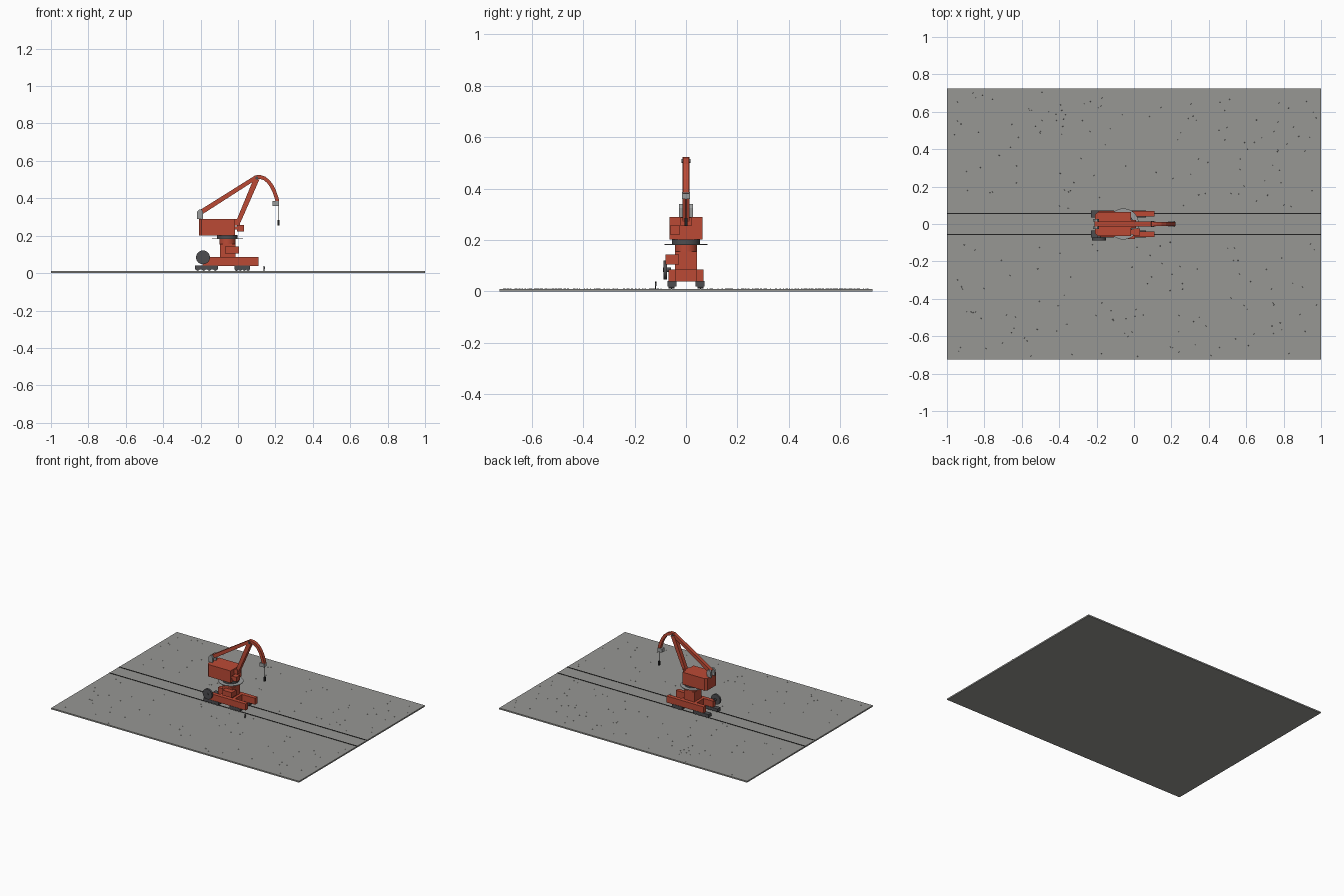
import bpy, bmesh, math, random
from mathutils import Vector, Matrix

if "Cube" in bpy.data.objects:
    bpy.data.objects.remove(bpy.data.objects["Cube"])

random.seed(4)


def material(name, rgb):
    m = bpy.data.materials.new(name)
    m.diffuse_color = (*rgb, 1)
    m.use_nodes = True
    m.node_tree.nodes["Principled BSDF"].inputs["Base Color"].default_value = m.diffuse_color
    return m


RED = material("crane red", (0.50, 0.068, 0.036))
CONCRETE = material("concrete grey", (0.31, 0.31, 0.295))
STEEL = material("light steel", (0.33, 0.34, 0.34))
DARK = material("dark grey", (0.075, 0.075, 0.08))
BLACK = material("black", (0.015, 0.015, 0.015))


def finish(name, bm, mat):
    bmesh.ops.recalc_face_normals(bm, faces=bm.faces)
    me = bpy.data.meshes.new(name)
    bm.to_mesh(me)
    bm.free()
    me.materials.append(mat)
    ob = bpy.data.objects.new(name, me)
    bpy.context.collection.objects.link(ob)
    return ob


def box(name, x, y, z, mat):
    """Box from (min, max) ranges."""
    bm = bmesh.new()
    bmesh.ops.create_cube(bm, size=1)
    for v in bm.verts:
        v.co = [r[0] + (c + 0.5) * (r[1] - r[0]) for c, r in zip(v.co, (x, y, z))]
    return finish(name, bm, mat)


def cylinder(name, centre, radius, depth, mat, axis="Z", sides=32):
    bm = bmesh.new()
    bmesh.ops.create_cone(bm, cap_ends=True, segments=sides, radius1=radius,
                          radius2=radius, depth=depth)
    if axis == "Y":
        bmesh.ops.rotate(bm, matrix=Matrix.Rotation(math.pi / 2, 3, "X"), verts=bm.verts)
    bmesh.ops.translate(bm, vec=centre, verts=bm.verts)
    ob = finish(name, bm, mat)
    if sides >= 16:
        for p in ob.data.polygons:
            p.use_smooth = len(p.vertices) == 4
    return ob


def extrude_profile(name, points, y, mat):
    """Side profile in x, z extruded across y."""
    bm = bmesh.new()
    face = bm.faces.new([bm.verts.new((px, y[0], pz)) for px, pz in points])
    ext = bmesh.ops.extrude_face_region(bm, geom=[face])
    verts = [g for g in ext["geom"] if isinstance(g, bmesh.types.BMVert)]
    bmesh.ops.translate(bm, vec=(0, y[1] - y[0], 0), verts=verts)
    return finish(name, bm, mat)


def strip(name, path, widths, half_y, mat):
    """Beam of varying width that follows a path in the x, z plane."""
    pts = [Vector(p) for p in path]
    left, right = [], []
    for i, p in enumerate(pts):
        d = (pts[min(i + 1, len(pts) - 1)] - pts[max(i - 1, 0)]).normalized()
        n = Vector((-d.y, d.x)) * widths[i] / 2
        left.append(p + n)
        right.append(p - n)
    return extrude_profile(name, left + right[::-1], (-half_y, half_y), mat)


# quay slab and rails
box("quay_slab", (-1, 1), (-0.725, 0.725), (0, 0.010), CONCRETE)
for s in (-1, 1):
    box("rail", (-1, 1), (s * 0.056 - 0.0025, s * 0.056 + 0.0025), (0.008, 0.0125), BLACK)

# scattered low pebbles in the paving
bm = bmesh.new()
for _ in range(260):
    px, py = random.uniform(-0.98, 0.98), random.uniform(-0.71, 0.71)
    if abs(py) > 0.08:
        bmesh.ops.create_cone(bm, cap_ends=True, segments=5, radius1=0.0035, radius2=0.002,
                              depth=0.002, matrix=Matrix.Translation((px, py, 0.0105)))
finish("paving_pebbles", bm, CONCRETE)

# travelling gear: bogies and wheels, side beams
for s in (-1, 1):
    for x0, x1 in ((-0.23, -0.107), (-0.018, 0.064)):
        y = sorted((s * 0.036, s * 0.071))
        box("bogie", (x0, x1), y, (0.019, 0.040), DARK)
        for i in range(4):
            cx = x0 + (i + 0.5) * (x1 - x0) / 4
            cylinder("wheel", (cx, s * 0.056, 0.022), 0.0098, 0.024, DARK, "Y", 16)
    box("side_beam", (-0.19, 0.11), sorted((s * 0.040, s * 0.069)), (0.038, 0.085), RED)

# portal base and pedestal
box("portal_cross_beam", (-0.115, 0.005), (-0.042, 0.042), (0.038, 0.085), RED)
box("pedestal", (-0.096, -0.014), (-0.042, 0.042), (0.085, 0.155), RED)
cylinder("pedestal_collar", (-0.057, 0, 0.169), 0.043, 0.030, RED, sides=24)
box("machine_box", (-0.070, 0.005), (-0.080, -0.027), (0.105, 0.143), RED)

# cable reel
cylinder("cable_reel", (-0.187, -0.080, 0.084), 0.037, 0.014, DARK, "Y", 32)
cylinder("reel_hub", (-0.187, -0.074, 0.084), 0.009, 0.030, DARK, "Y", 16)

# slewing platform
cylinder("slewing_walkway", (-0.057, 0, 0.183), 0.083, 0.004, STEEL, sides=40)
cylinder("slewing_ring", (-0.057, 0, 0.193), 0.055, 0.020, DARK, sides=32)

# machine house with clipped rear corners
bm = bmesh.new()
plan = [(-0.016, -0.064), (-0.016, 0.064), (-0.195, 0.064), (-0.208, 0.05),
        (-0.208, -0.05), (-0.195, -0.064)]
low = bm.faces.new([bm.verts.new((a, b, 0.202)) for a, b in plan])
ext = bmesh.ops.extrude_face_region(bm, geom=[low])
bmesh.ops.translate(bm, vec=(0, 0, 0.088),
                    verts=[g for g in ext["geom"] if isinstance(g, bmesh.types.BMVert)])
finish("machine_house", bm, RED)

# operator cabin
box("operator_cabin", (-0.006, 0.032), (-0.062, -0.023), (0.222, 0.256), RED)
box("cabin_bracket", (-0.018, -0.004), (-0.055, -0.030), (0.232, 0.248), RED)

# rear counterweight cheeks
weight = [(-0.22, 0.288), (-0.188, 0.288), (-0.186, 0.325), (-0.194, 0.340),
          (-0.208, 0.340), (-0.218, 0.328)]
for s in (-1, 1):
    extrude_profile("counterweight", weight, sorted((s * 0.013, s * 0.028)), STEEL)

# boom, back stay and curved jib
strip("boom", [(0.002, 0.275), (0.100, 0.505)], [0.024, 0.030], 0.014, RED)
strip("back_stay", [(-0.203, 0.322), (0.098, 0.513)], [0.026, 0.022], 0.013, RED)
box("boom_foot", (-0.022, 0.010), (-0.022, 0.022), (0.255, 0.288), RED)
jib = [(0.094, 0.513), (0.118, 0.514), (0.142, 0.506), (0.163, 0.489),
       (0.181, 0.464), (0.195, 0.434), (0.206, 0.402), (0.211, 0.380)]
strip("curved_jib", jib, [0.020] * 8, 0.012, RED)
cylinder("jib_pin", (0.100, 0, 0.508), 0.008, 0.034, DARK, "Y", 16)

# jib head, rope and hook
box("jib_head", (0.184, 0.220), (-0.016, 0.016), (0.360, 0.386), STEEL)
cylinder("hoist_rope", (0.216, 0, 0.323), 0.0018, 0.084, BLACK, sides=8)
box("hook_block", (0.211, 0.222), (-0.006, 0.006), (0.254, 0.285), BLACK)

# dock worker
box("worker_legs", (0.137, 0.143), (-0.120, -0.116), (0.010, 0.022), BLACK)
box("worker_body", (0.136, 0.144), (-0.121, -0.115), (0.022, 0.033), DARK)
cylinder("worker_head", (0.14, -0.118, 0.036), 0.0025, 0.006, BLACK, sides=8)
